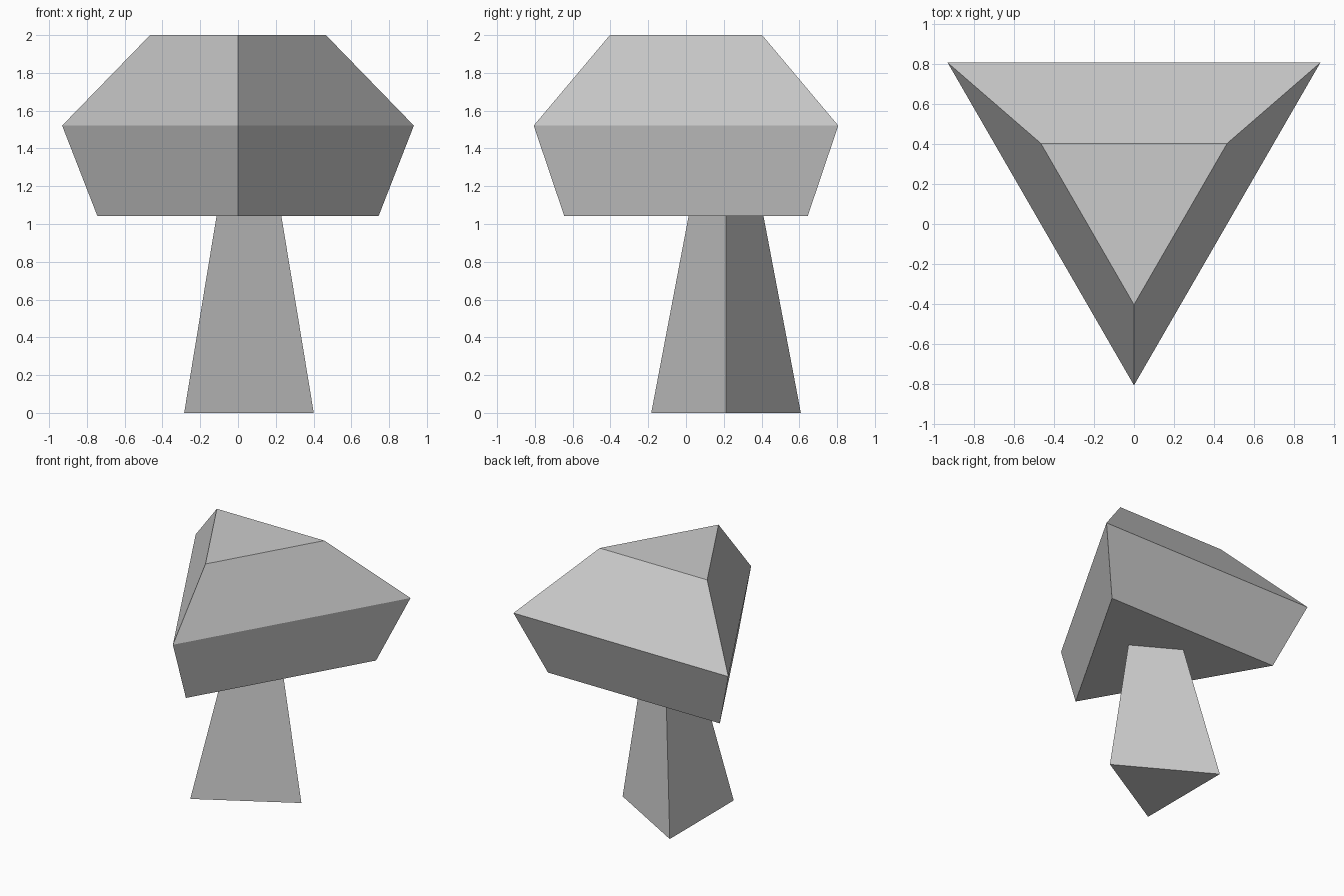
import bpy
import bmesh

if "Cube" in bpy.data.objects:
    bpy.data.objects.remove(bpy.data.objects["Cube"])

grey = bpy.data.materials.new("light grey")
grey.diffuse_color = (0.6, 0.6, 0.6, 1.0)
grey.use_nodes = True
grey.node_tree.nodes["Principled BSDF"].inputs["Base Color"].default_value = grey.diffuse_color


def triangle_loft(name, outline, centre, levels):
    """Stack scaled copies of a counter-clockwise triangle; levels are (z, scale)."""
    bm = bmesh.new()
    rings = []
    for z, s in levels:
        rings.append([bm.verts.new((centre[0] + x * s, centre[1] + y * s, z))
                      for x, y in outline])
    for low, high in zip(rings, rings[1:]):
        for i in range(3):
            j = (i + 1) % 3
            bm.faces.new((low[i], low[j], high[j], high[i]))
    bm.faces.new(rings[0][::-1])
    bm.faces.new(rings[-1])
    bmesh.ops.recalc_face_normals(bm, faces=bm.faces)
    mesh = bpy.data.meshes.new(name)
    bm.to_mesh(mesh)
    bm.free()
    mesh.materials.append(grey)
    obj = bpy.data.objects.new(name, mesh)
    bpy.context.collection.objects.link(obj)
    return obj


# Stem: triangle pointing to +x, tapering to half size under the cap
triangle_loft("stem", [(0.343, 0), (-0.343, 0.396), (-0.343, -0.396)],
              (0.058, 0.212), [(0, 1), (1.043, 0.5)])

# Cap: triangle pointing to the front, widest at its rim
triangle_loft("cap", [(0, -0.806), (0.931, 0.806), (-0.931, 0.806)],
              (0, 0), [(1.043, 0.8), (1.521, 1), (2, 0.5)])
